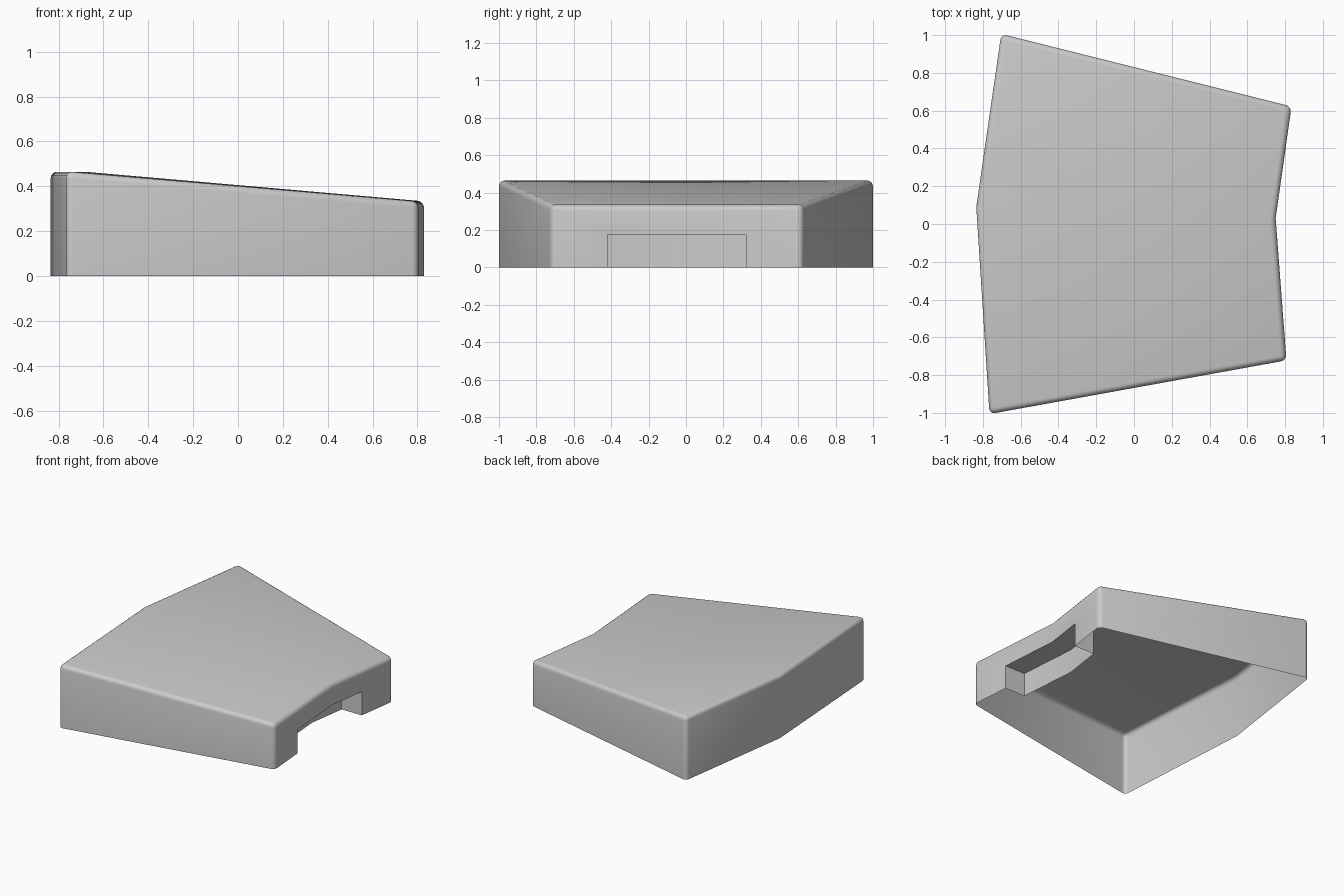
import bpy, bmesh

if "Cube" in bpy.data.objects:
    bpy.data.objects.remove(bpy.data.objects["Cube"])

# Outline corners seen from above, with the top height at each
TOP = {
    "fl": (-0.765, -1.006, 0.467), "fr": (0.807, -0.722, 0.333),
    "rm": (0.750, 0.030, 0.333), "br": (0.834, 0.622, 0.333),
    "bl": (-0.703, 1.006, 0.467), "lm": (-0.835, 0.090, 0.467),
}
NOTCH_Z, NOTCH_DEPTH = 0.175, 0.165

bm = bmesh.new()
v = {}
for k, (x, y, z) in TOP.items():
    v[k + "_t"] = bm.verts.new((x, y, z))
    v[k + "_0"] = bm.verts.new((x, y, NOTCH_Z if k == "rm" else 0))


def on_right_wall(end, y):
    a, b = TOP["rm"], TOP[end]
    t = (y - a[1]) / (b[1] - a[1])
    return a[0] + t * (b[0] - a[0])


# Notch points: p on the outer wall, q set back inside
for k, end, y in (("1", "fr", -0.42), ("2", "br", 0.32)):
    x = on_right_wall(end, y)
    for lvl, z in (("_0", 0), ("_n", NOTCH_Z)):
        v["p" + k + lvl] = bm.verts.new((x, y, z))
        v["q" + k + lvl] = bm.verts.new((x - NOTCH_DEPTH, y, z))
for lvl, z in (("_0", 0), ("_n", NOTCH_Z)):
    v["m" + lvl] = bm.verts.new((TOP["rm"][0] - NOTCH_DEPTH, TOP["rm"][1], z))


def face(names):
    bm.faces.new([v[n] for n in names.split()])


# Sloping top in two planes
face("fl_t fr_t rm_t lm_t")
face("lm_t rm_t br_t bl_t")
# Plain side walls
for a, b in (("fl", "fr"), ("br", "bl"), ("bl", "lm"), ("lm", "fl")):
    face(f"{a}_0 {b}_0 {b}_t {a}_t")
# Right wall around the notch
face("fr_0 p1_0 p1_n rm_0 rm_t fr_t")
face("rm_0 p2_n p2_0 br_0 br_t rm_t")
# Notch jambs, back and ceiling
face("p1_0 q1_0 q1_n p1_n")
face("q2_0 p2_0 p2_n q2_n")
face("q1_0 m_0 m_n q1_n")
face("m_0 q2_0 q2_n m_n")
face("p1_n q1_n m_n q2_n p2_n rm_0")

# Round the top rim and the four outer corners
order = list(TOP)
pairs = [(k + "_t", order[(i + 1) % 6] + "_t") for i, k in enumerate(order)]
pairs += [(k + "_0", k + "_t") for k in ("fl", "fr", "br", "bl")]
edges = [bm.edges.get((v[a], v[b])) for a, b in pairs]
bmesh.ops.bevel(bm, geom=edges, offset=0.03, segments=4, profile=0.5,
                affect='EDGES', clamp_overlap=True)
bmesh.ops.recalc_face_normals(bm, faces=bm.faces)
if max(bm.faces, key=lambda f: f.calc_center_median().z).normal.z < 0:
    bmesh.ops.reverse_faces(bm, faces=bm.faces)

mesh = bpy.data.meshes.new("wedge_cover")
bm.to_mesh(mesh)
bm.free()
cover = bpy.data.objects.new("wedge_cover", mesh)
bpy.context.collection.objects.link(cover)
bpy.context.view_layer.objects.active = cover
cover.select_set(True)
bpy.ops.object.shade_smooth_by_angle()
